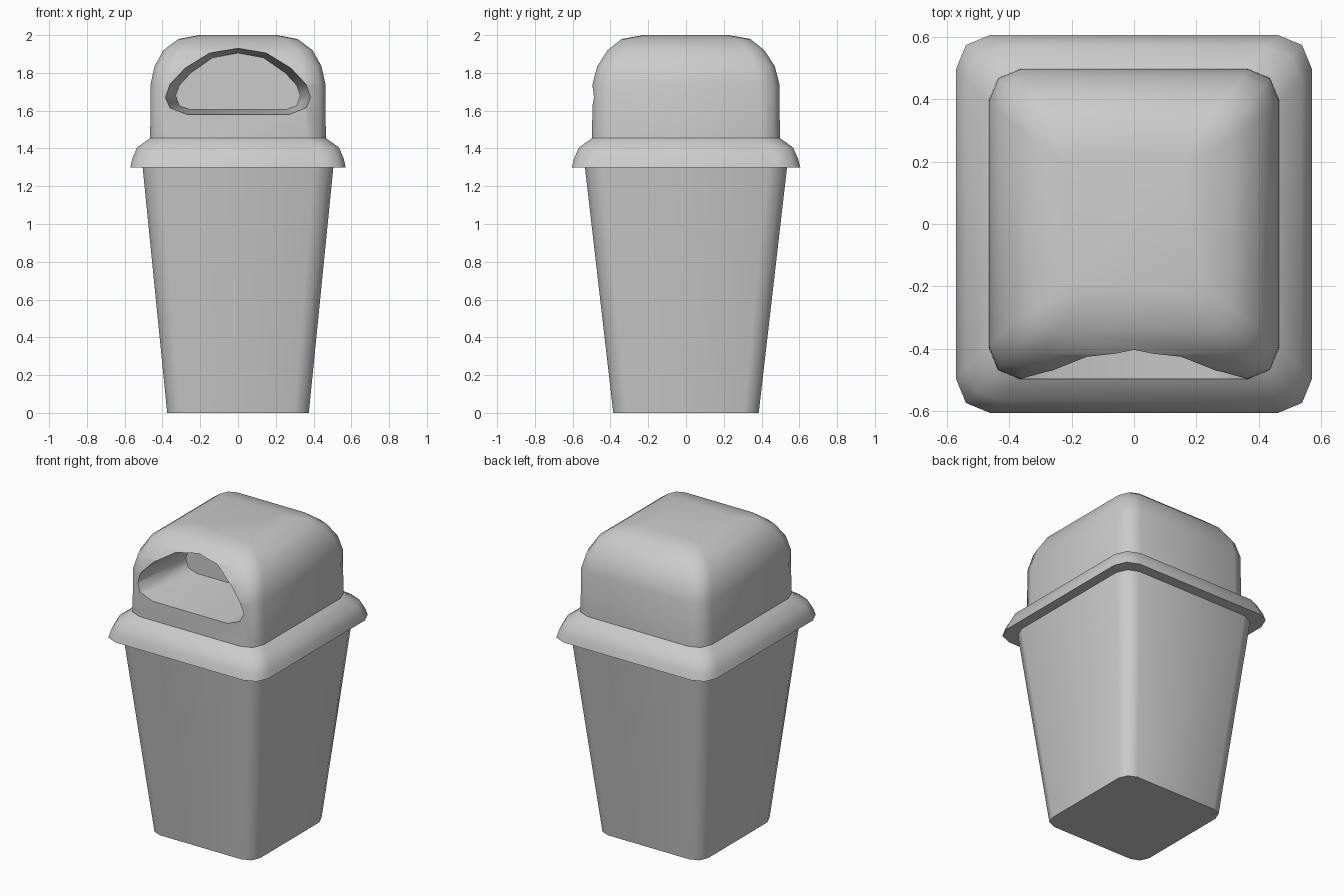
import bpy, bmesh, math

if "Cube" in bpy.data.objects:
    bpy.data.objects.remove(bpy.data.objects["Cube"])


def rounded_rect(hx, hy, r, z, seg=2):
    """Ring of points around a rectangle with rounded corners."""
    pts = []
    for k, (sx, sy) in enumerate([(1, 1), (-1, 1), (-1, -1), (1, -1)]):
        for i in range(seg + 1):
            a = math.pi / 2 * (k + i / seg)
            pts.append((sx * (hx - r) + r * math.cos(a),
                        sy * (hy - r) + r * math.sin(a), z))
    return pts


def loft(name, rings, cap_start=False, cap_end=False):
    """Skin a list of equal-length rings into an object."""
    bm = bmesh.new()
    loops = [[bm.verts.new(p) for p in ring] for ring in rings]
    n = len(loops[0])
    for a, b in zip(loops, loops[1:]):
        for i in range(n):
            j = (i + 1) % n
            bm.faces.new((a[i], a[j], b[j], b[i]))
    if cap_start:
        bm.faces.new(loops[0][::-1])
    if cap_end:
        bm.faces.new(loops[-1])
    if cap_start and cap_end:
        bmesh.ops.recalc_face_normals(bm, faces=bm.faces)
    me = bpy.data.meshes.new(name)
    bm.to_mesh(me)
    bm.free()
    ob = bpy.data.objects.new(name, me)
    bpy.context.collection.objects.link(ob)
    return ob


def activate(ob):
    bpy.ops.object.select_all(action='DESELECT')
    ob.select_set(True)
    bpy.context.view_layer.objects.active = ob


# Tapered bin body
body = loft("bin_body", [rounded_rect(0.375, 0.385, 0.08, 0),
                         rounded_rect(0.505, 0.535, 0.10, 1.3)], cap_start=True)

# Flared rim with a flat underside
rim = loft("lid_rim", [rounded_rect(hx, hy, r, z) for hx, hy, r, z in [
    (0.505, 0.535, 0.10, 1.30), (0.57, 0.605, 0.11, 1.30),
    (0.56, 0.593, 0.11, 1.345), (0.535, 0.567, 0.11, 1.405),
    (0.465, 0.497, 0.10, 1.455)]])

# Domed lid
dome = loft("lid_dome", [rounded_rect(hx, hy, r, z) for hx, hy, r, z in [
    (0.465, 0.497, 0.10, 1.455), (0.463, 0.495, 0.10, 1.74),
    (0.442, 0.47, 0.10, 1.835), (0.395, 0.415, 0.09, 1.92),
    (0.315, 0.34, 0.07, 1.98), (0.205, 0.225, 0.04, 2.0)]],
    cap_start=True, cap_end=True)

# Opening: right half of the outline as outer x, z, dome y, inner x, z
half = [(0.27, 1.58, -0.497, 0.25, 1.605), (0.36, 1.615, -0.497, 0.31, 1.625),
        (0.385, 1.67, -0.497, 0.33, 1.68), (0.36, 1.74, -0.495, 0.31, 1.735),
        (0.28, 1.825, -0.475, 0.25, 1.80), (0.15, 1.905, -0.425, 0.135, 1.88)]
outline = (half + [(0, 1.93, -0.405, 0, 1.905)]
           + [(-x, z, y, -u, w) for x, z, y, u, w in reversed(half)])
cutter = loft("opening_cutter", [
    [(x, -0.7, z) for x, z, y, u, w in outline],
    [(x, y, z) for x, z, y, u, w in outline],
    [(u, -0.07, w) for x, z, y, u, w in outline]], cap_start=True, cap_end=True)
cutter.hide_render = True

activate(dome)
mod = dome.modifiers.new("opening", 'BOOLEAN')
mod.operation = 'DIFFERENCE'
mod.solver = 'EXACT'
mod.object = cutter
bpy.ops.object.modifier_apply(modifier=mod.name)
bpy.data.objects.remove(cutter)

for ob in (body, rim, dome):
    activate(ob)
    bpy.ops.object.shade_smooth_by_angle(angle=math.radians(48))
